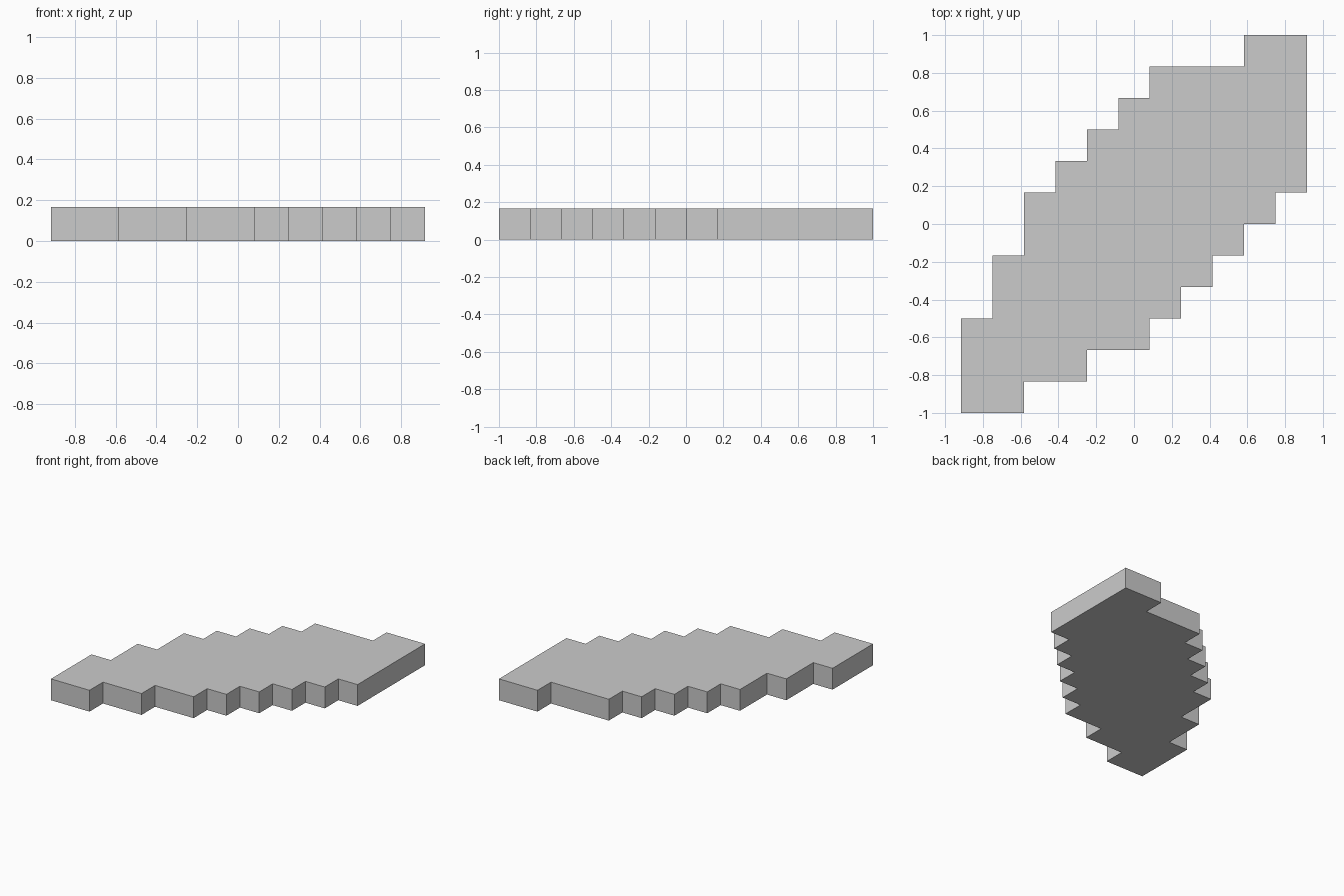
import bpy, bmesh

if "Cube" in bpy.data.objects:
    bpy.data.objects.remove(bpy.data.objects["Cube"])

U = 1 / 6  # grid step of the stepped outline

# (first column, end column) of each row, front to back
rows = [(0, 2), (0, 4), (0, 6), (1, 7), (1, 8), (2, 9),
        (2, 10), (3, 11), (4, 11), (5, 11), (6, 11), (9, 11)]

# Stepped outline: up the right side, back down the left side
path = []
for j, (left, right) in enumerate(rows):
    path += [(right, j), (right, j + 1)]
for j, (left, right) in reversed(list(enumerate(rows))):
    path += [(left, j + 1), (left, j)]

# Keep only the true corners
corners = []
for i, p in enumerate(path):
    a, b = path[i - 1], path[(i + 1) % len(path)]
    same_x = a[0] == p[0] == b[0]
    same_y = a[1] == p[1] == b[1]
    if not (same_x or same_y):
        corners.append(p)

# Flat slab extruded from the outline
bm = bmesh.new()
verts = [bm.verts.new(((x - 5.5) * U, (y - 6) * U, 0)) for x, y in corners]
base = bm.faces.new(verts)
ext = bmesh.ops.extrude_face_region(bm, geom=[base], use_keep_orig=True)
top = [g for g in ext["geom"] if isinstance(g, bmesh.types.BMVert)]
bmesh.ops.translate(bm, verts=top, vec=(0, 0, U))
bmesh.ops.recalc_face_normals(bm, faces=bm.faces)

mesh = bpy.data.meshes.new("stepped_slab")
bm.to_mesh(mesh)
bm.free()
slab = bpy.data.objects.new("stepped_slab", mesh)
bpy.context.collection.objects.link(slab)
